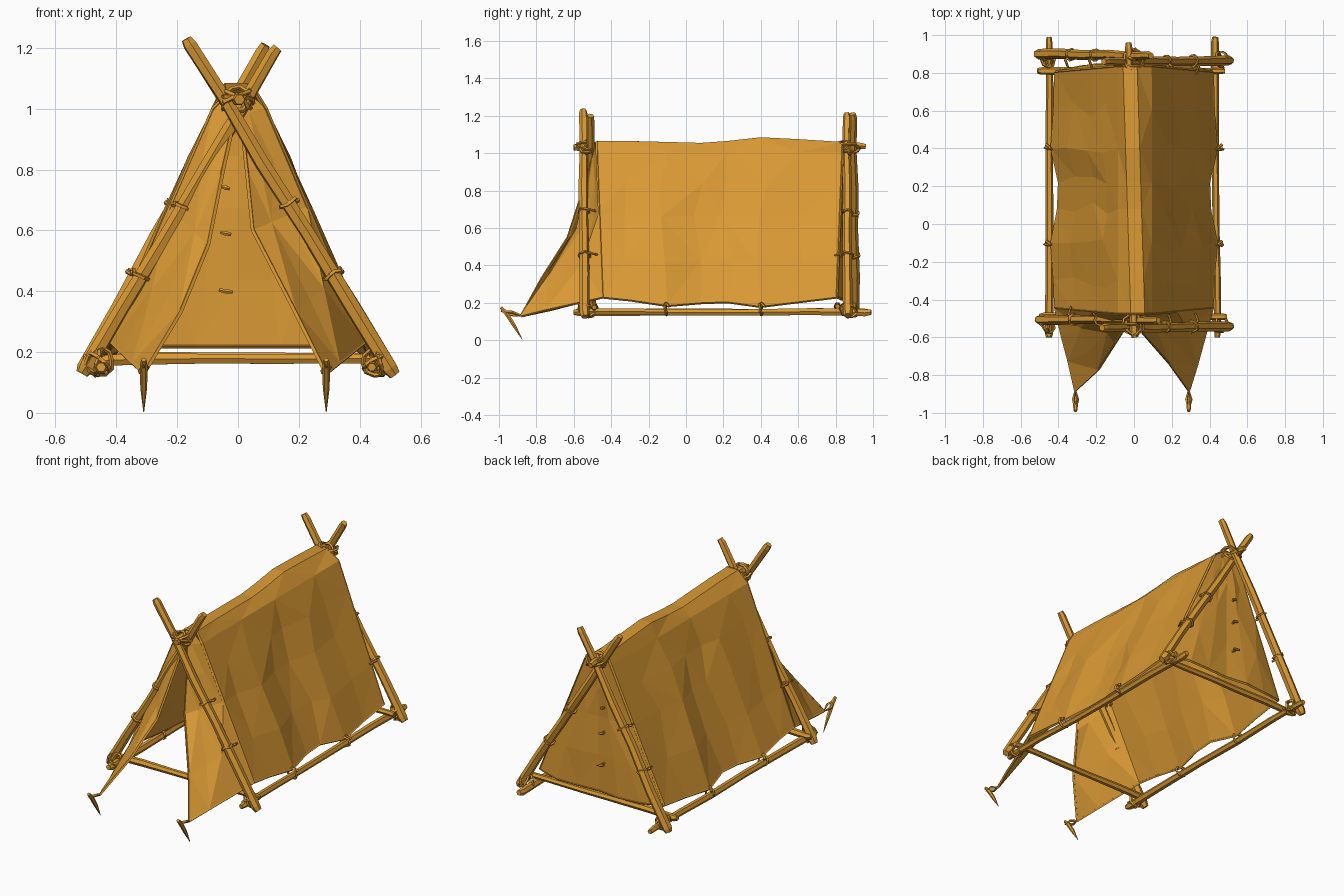
import bpy, bmesh, math, random
from mathutils import Vector

random.seed(4)
if "Cube" in bpy.data.objects:
    bpy.data.objects.remove(bpy.data.objects["Cube"], do_unlink=True)

# One warm ochre colour for wood, rope and cloth
ochre = bpy.data.materials.new("ochre")
ochre.use_nodes = True
colour = (0.70, 0.32, 0.035, 1)
ochre.diffuse_color = colour
ochre.node_tree.nodes["Principled BSDF"].inputs["Base Color"].default_value = colour


def tube(name, paths, radius, cyclic=False, res=1):
    """Faceted tubes along paths of (point, radius factor)."""
    cu = bpy.data.curves.new(name, "CURVE")
    cu.dimensions = "3D"
    cu.bevel_depth, cu.bevel_resolution = radius, res
    cu.use_fill_caps = True
    for path in paths:
        sp = cu.splines.new("POLY")
        sp.points.add(len(path) - 1)
        for q, (p, f) in zip(sp.points, path):
            q.co, q.radius = (*p, 1), f
        sp.use_cyclic_u, sp.use_smooth = cyclic, False
    cu.materials.append(ochre)
    ob = bpy.data.objects.new(name, cu)
    bpy.context.collection.objects.link(ob)
    bpy.ops.object.select_all(action="DESELECT")
    ob.select_set(True)
    bpy.context.view_layer.objects.active = ob
    bpy.ops.object.convert(target="MESH")


def branch(name, a, b, radius, wobble=0.004):
    """Slightly crooked rough pole with chipped ends."""
    a, b = Vector(a), Vector(b)
    path = [(a, 0.8)]
    for t in (0.02, 0.2, 0.42, 0.63, 0.82, 0.98):
        off = Vector([random.uniform(-wobble, wobble) for _ in range(3)])
        path.append((a.lerp(b, t) + off, 1.1 - 0.2 * t + random.uniform(-0.06, 0.06)))
    path.append((b, 0.7))
    tube(name, [path], radius)


def ring(center, axis, r, wobble=0.1):
    """Closed, uneven rope loop around an axis."""
    axis = Vector(axis).normalized()
    u = axis.orthogonal().normalized()
    v = axis.cross(u)
    pts = []
    for i in range(10):
        a = i * math.tau / 10
        k = r * (1 + random.uniform(-wobble, wobble))
        shift = axis * random.uniform(-0.2, 0.2) * r
        pts.append((Vector(center) + (u * math.cos(a) + v * math.sin(a)) * k + shift, 1))
    return pts


def sheet(name, rows, thickness=0.01):
    """Cloth from rows of points, creased by triangulation."""
    bm = bmesh.new()
    grid = [[bm.verts.new(p) for p in row] for row in rows]
    for i in range(len(grid) - 1):
        for j in range(len(grid[0]) - 1):
            a, b = grid[i][j], grid[i][j + 1]
            c, d = grid[i + 1][j + 1], grid[i + 1][j]
            tris = [(a, b, c), (a, c, d)] if (i + j) % 2 else [(a, b, d), (b, c, d)]
            for t in tris:
                bm.faces.new(t)
    bmesh.ops.remove_doubles(bm, verts=bm.verts, dist=0.0005)
    bmesh.ops.recalc_face_normals(bm, faces=bm.faces)
    me = bpy.data.meshes.new(name)
    bm.to_mesh(me)
    bm.free()
    me.materials.append(ochre)
    ob = bpy.data.objects.new(name, me)
    bpy.context.collection.objects.link(ob)
    mod = ob.modifiers.new("cloth thickness", "SOLIDIFY")
    mod.thickness, mod.offset = thickness, 0


def corner(s, t, y):
    """Corner where roof meets an end; t runs from shoulder to hem, -0.1 is the ridge."""
    if t < 0:
        return Vector((s * 0.035, y, 1.05))
    shoulder = 0.09 if s > 0 else 0.08
    return Vector((s * (shoulder + (0.415 - shoulder) * t),
                   y - math.copysign(0.03, y) * t, 1.0 - 0.77 * t))


# Crossed end poles: foot, tip
end_poles = {
    "front_left_pole": ((0.515, -0.54, 0.125), (-0.17, -0.55, 1.23)),
    "front_right_pole": ((-0.51, -0.505, 0.13), (0.13, -0.51, 1.2)),
    "back_left_pole": ((0.515, 0.865, 0.13), (-0.16, 0.86, 1.21)),
    "back_right_pole": ((-0.515, 0.9, 0.13), (0.09, 0.89, 1.21)),
}
for name, (a, b) in end_poles.items():
    branch(name, a, b, 0.025)

# Ground frame and ridge pole
branch("ridge_pole", (0.005, -0.6, 1.03), (-0.03, 0.96, 1.035), 0.022)
branch("left_beam", (0.43, 0.99, 0.15), (0.44, -0.6, 0.15), 0.02)
branch("right_beam", (-0.45, -0.6, 0.15), (-0.45, 0.99, 0.15), 0.02)
branch("front_crossbar", (-0.5, -0.49, 0.175), (0.49, -0.49, 0.175), 0.019)
branch("back_crossbar", (-0.51, 0.81, 0.18), (0.48, 0.81, 0.18), 0.019)

# Rope lashings at the joints
loops = []
for y in (-0.53, 0.87):
    for axis in ((0.5, 0.1, 1), (-0.5, 0.1, 1), (0.1, 0.4, 1)):
        loops.append(ring((-0.005, y, 1.03), axis, 0.055))
    loops.append(ring((0, y, 1.03), (0.2, 1, 0.1), 0.04))
    for s in (-1, 1):
        for axis in ((0, 1, 0), (s, 0.3, 0.2), (-0.6 * s, 0.3, 1)):
            loops.append(ring((s * 0.455, y, 0.167), axis, 0.043))
tube("joint_lashings", loops, 0.008, True, 0)

# Rings tying the cloth to the poles and beams
ties, strands = [], []
for a, b in end_poles.values():
    a, b = Vector(a), Vector(b)
    s = 1 if a.x > 0 else -1
    inward = 1 if a.y < 0 else -1
    for t in (0.3, 0.51):
        p = a.lerp(b, t)
        ties.append(ring(p, b - a, 0.03))
        strands.append([(p, 1), (p + Vector((s * 0.03, inward * 0.03, 0.01)), 1.2),
                        (p + Vector((s * 0.015, inward * 0.07, 0)), 0.8)])
for s in (-1, 1):
    for y in (-0.11, 0.4):
        ties.append(ring((s * 0.443, y, 0.165), (0, 1, 0.1), 0.03))
        strands.append([((s * 0.44, y, 0.2), 1), ((s * 0.465, y + 0.02, 0.18), 1.2)])
tube("cloth_ties", ties, 0.007, True, 0)
tube("tie_knots", strands, 0.007)

# Roof cloth: station y, ridge height, hem height, hem half width
front_y, back_y = -0.475, 0.835
stations = [(front_y, 1.06, 0.23, 0.415), (-0.3, 1.06, 0.215, 0.42),
            (-0.1, 1.055, 0.185, 0.435), (0.08, 1.05, 0.2, 0.4),
            (0.22, 1.06, 0.205, 0.395), (0.4, 1.08, 0.18, 0.435),
            (0.6, 1.07, 0.205, 0.42), (back_y, 1.055, 0.235, 0.415)]
rows = []
for k, (y, top, hem, half) in enumerate(stations):
    edge = k in (0, len(stations) - 1)
    pull = 0.01 if k in (2, 5) else -0.006
    row = []
    for s in (-1, 1):
        side = []
        for t in (1, 0.72, 0.42, 0.2, 0):
            p = corner(s, t, y)
            if not edge:
                p.y = y
                p.x += s * (half - 0.415) * t
                p.z += (hem - 0.23) * t
                if 0 < t < 1:
                    p.x += s * (pull + random.uniform(-0.008, 0.008))
                    p.y += random.uniform(-0.045, 0.045)
            side.append(p)
        side.append(Vector((0.005 - 0.03 * y + s * 0.035, y, top)))
        row += side if s < 0 else side[::-1]
    rows.append(row)
sheet("roof_cloth", rows)
hems = [[(rows[k][j], 1) for k in range(len(rows))] for j in (0, -1)]
hems += [[(p, 1) for p in rows[k]] for k in (0, -1)]

# Back wall cloth: triangular, bulging outward between its corners
wall = []
for t in (-0.1, 0, 0.2, 0.42, 0.72, 1):
    a, b = corner(-1, t, back_y), corner(1, t, back_y)
    line = []
    for k in range(7):
        p = a.lerp(b, k / 6)
        if 0 < k < 6 and t > 0:
            p.y += 0.03 * t + random.uniform(-0.008, 0.012)
            p.z -= 0.01 * t
        line.append(p)
    wall.append(line)
sheet("back_wall_cloth", wall)
hems.append([(p, 1) for p in wall[-1]])

# Wooden toggles closing the back wall
for i, z in enumerate((0.74, 0.59, 0.4)):
    w = 0.013 + 0.005 * i
    outer = 0.86 + 0.008 * i
    tube(f"toggle_{i + 1}", [[((-0.04 - w, y, z + 0.004), 0.7), ((-0.04, y, z), 1.1),
                              ((-0.04 + w, y, z - 0.003), 0.7)] for y in (0.815, outer)], 0.008)
    tube(f"toggle_cord_{i + 1}", [[((-0.04, 0.812, z), 1), ((-0.04, outer, z), 1)]], 0.006)

# Open front flaps: inner edge from ridge to peg
flaps = {
    "left": (1, [(0.005, -0.485, 1.04), (0.01, -0.5, 0.98), (0.03, -0.53, 0.8),
                 (0.05, -0.58, 0.6), (0.19, -0.74, 0.33), (0.29, -0.88, 0.13)]),
    "right": (-1, [(-0.005, -0.485, 1.04), (-0.01, -0.5, 0.98), (-0.05, -0.55, 0.8),
                   (-0.1, -0.63, 0.55), (-0.19, -0.77, 0.33), (-0.31, -0.88, 0.13)]),
}
for side, (s, inner) in flaps.items():
    flap = []
    for t, p in zip((-0.1, 0, 0.2, 0.42, 0.72, 1), inner):
        outer = corner(s, t, front_y)
        line = [outer.lerp(Vector(p), f) for f in (0, 0.33, 0.67, 1)]
        for q in line[1:3]:
            q.y += random.uniform(-0.012, 0.012) * (t > 0)
        flap.append(line)
    sheet(side + "_flap", flap)
    hems += [[(p, 1) for p in inner], [(p, 1) for p in flap[-1]]]

    # Ground peg, with its rope eye
    tip = Vector(inner[-1])
    x = tip.x
    tube(side + "_peg", [[((x, -0.99, 0.175), 0.7), ((x, -0.965, 0.15), 1),
                          ((x, -0.92, 0.08), 0.85), ((x, -0.875, 0.003), 0.1)]], 0.013)
    tube(side + "_peg_rope", [[(tip, 1), ((x - 0.012, -0.93, 0.135), 1), ((x, -0.985, 0.155), 1),
                               ((x + 0.012, -0.93, 0.15), 1)]], 0.008, True, 0)

# Rolled hems along cloth edges
tube("cloth_hems", hems, 0.008, False, 0)
